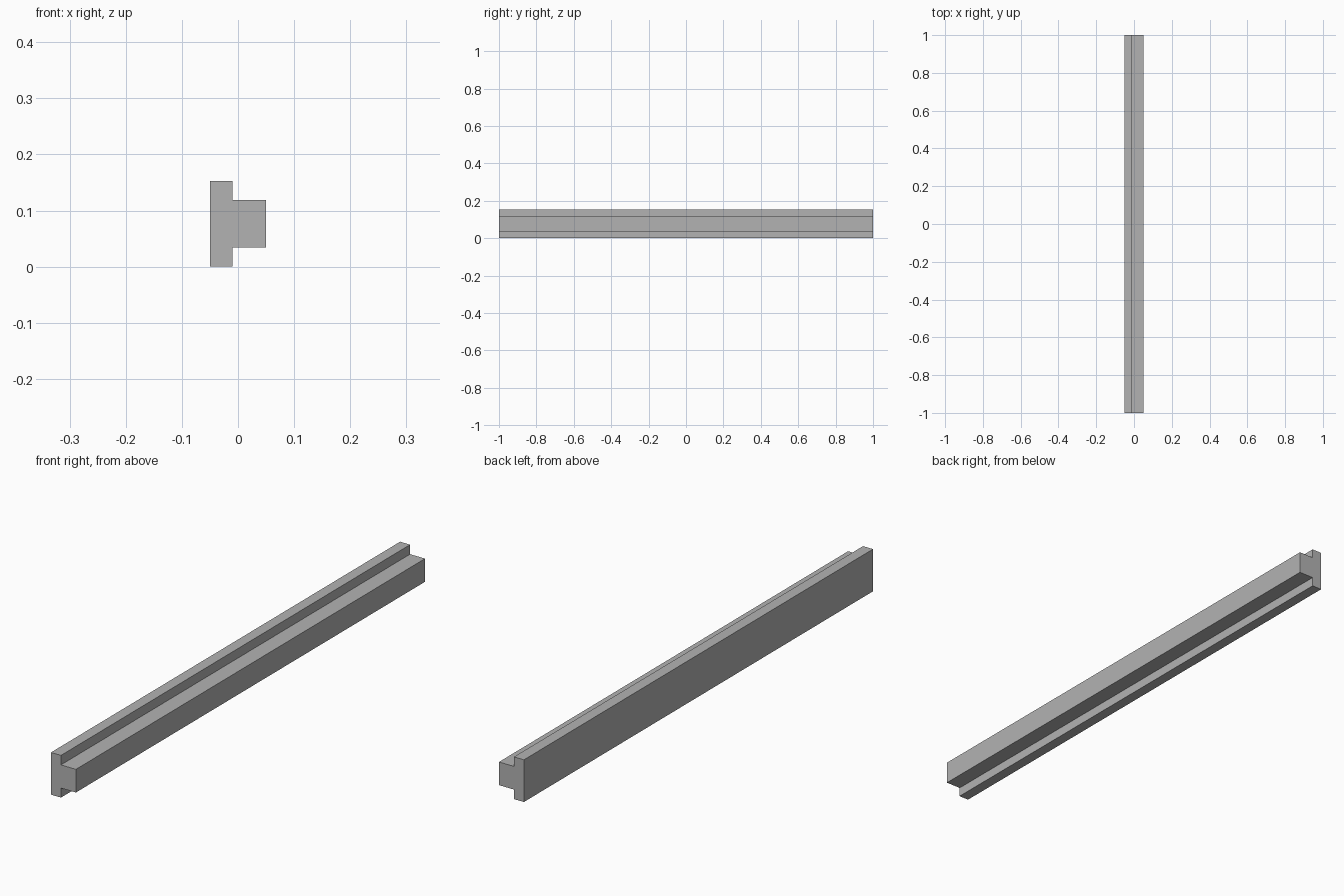
import bpy
import bmesh

cube = bpy.data.objects.get("Cube")
if cube:
    bpy.data.objects.remove(cube, do_unlink=True)

# Plain grey material
COLOR = (0.45, 0.45, 0.45, 1.0)
grey = bpy.data.materials.new("plain_grey")
grey.use_nodes = True
grey.diffuse_color = COLOR
grey.node_tree.nodes["Principled BSDF"].inputs["Base Color"].default_value = COLOR

# Rail cross-section: a tall flange with a centred rib on its left side
LENGTH, HEIGHT = 2.0, 0.153
BACK, STEP, FRONT = -0.05, -0.01, 0.05
RIB = 0.042
mid = HEIGHT / 2
upper = [(FRONT, mid + RIB), (STEP, mid + RIB), (STEP, HEIGHT), (BACK, HEIGHT)]
profile = upper + [(x, HEIGHT - z) for x, z in reversed(upper)]

# Extrude the section along the rail
bm = bmesh.new()
section = bm.faces.new([bm.verts.new((x, -LENGTH / 2, z)) for x, z in profile])
result = bmesh.ops.extrude_face_region(bm, geom=[section], use_keep_orig=True)
moved = [g for g in result["geom"] if isinstance(g, bmesh.types.BMVert)]
bmesh.ops.translate(bm, verts=moved, vec=(0, LENGTH, 0))
bmesh.ops.recalc_face_normals(bm, faces=bm.faces)

mesh = bpy.data.meshes.new("t_rail")
bm.to_mesh(mesh)
bm.free()
mesh.materials.append(grey)
rail = bpy.data.objects.new("t_rail", mesh)
bpy.context.collection.objects.link(rail)
